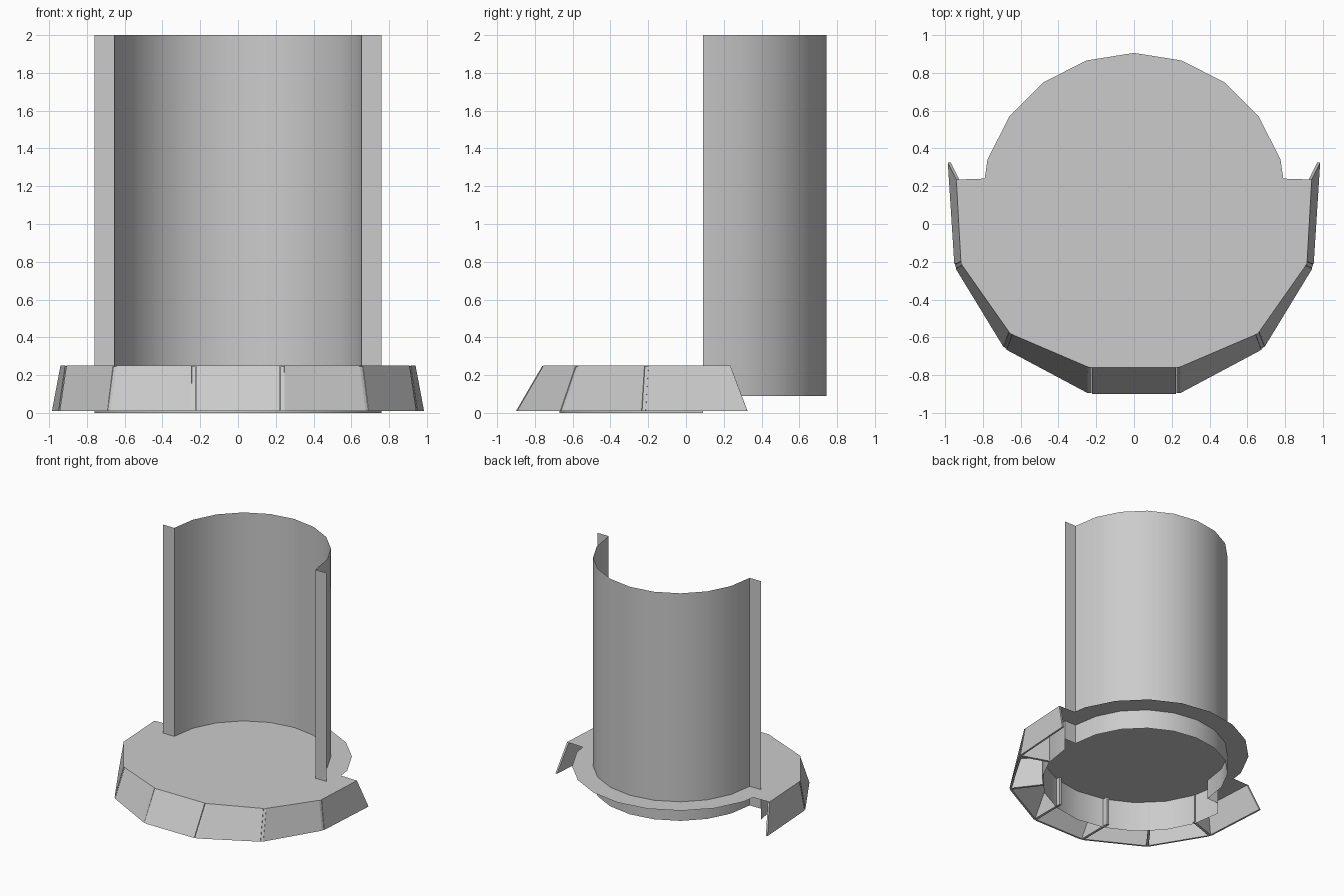
import bpy, math
from mathutils import Vector

if "Cube" in bpy.data.objects:
    bpy.data.objects.remove(bpy.data.objects["Cube"])

CY = 0.09          # centre of the round walls in y
TOP = 0.25         # deck height


def make(name, verts, faces, smooth=False):
    me = bpy.data.meshes.new(name)
    me.from_pydata([tuple(v) for v in verts], [], faces)
    me.update()
    ob = bpy.data.objects.new(name, me)
    bpy.context.collection.objects.link(ob)
    if smooth:
        bpy.ops.object.select_all(action='DESELECT')
        ob.select_set(True)
        bpy.context.view_layer.objects.active = ob
        bpy.ops.object.shade_smooth_by_angle(angle=math.radians(30))
    return ob


def arc(r, a0, a1, n=10):
    return [(r * math.cos(math.radians(a0 + (a1 - a0) * i / n)),
             CY + r * math.sin(math.radians(a0 + (a1 - a0) * i / n))) for i in range(n + 1)]


def sheet(name, path, z0, z1):
    n = len(path)
    verts = [(x, y, z0) for x, y in path] + [(x, y, z1) for x, y in path]
    return make(name, verts, [(i, i + 1, n + i + 1, n + i) for i in range(n - 1)], True)


def prism(name, side_a, side_b):
    n = len(side_a)
    faces = [tuple(range(n - 1, -1, -1)), tuple(range(n, 2 * n))]
    faces += [(i, (i + 1) % n, n + (i + 1) % n, n + i) for i in range(n)]
    return make(name, list(side_a) + list(side_b), faces)


# tall half-round back wall with flat flanges
sheet("back_wall", [(0.76, CY)] + arc(0.655, 0, 180) + [(-0.76, CY)], 0.09, 2.0)

# half-round support wall hidden below the deck
sheet("under_wall", arc(0.76, 180, 360), 0.0, TOP)

# skirt corner points on the right half, upper and lower rim
upper = [(0.235, -0.76), (0.655, -0.58), (0.915, -0.21), (0.94, 0.235)]
lower = [(0.235, -0.90), (0.685, -0.66), (0.95, -0.225), (0.985, 0.325)]


def mirrored(p):
    return [(-x, y) for x, y in reversed(p)] + p


up, lo = mirrored(upper), mirrored(lower)

# flat deck: faceted front, round back
back = [p for p in arc(0.815, 0, 180) if p[1] > 0.24]
deck = up + [(0.79, 0.24)] + back + [(-0.79, 0.24)]
make("deck", [(x, y, TOP) for x, y in deck], [tuple(range(len(deck)))])

# sloping skirt panels with narrow seams
for i in range(7):
    a, b = Vector((*up[i], TOP)), Vector((*up[i + 1], TOP))
    c, d = Vector((*lo[i + 1], 0.01)), Vector((*lo[i], 0.01))
    t, u = (b - a).normalized() * 0.012, (c - d).normalized() * 0.012
    if i > 0:
        a, d = a + t, d + u
    if i < 6:
        b, c = b - t, c - u
    outer = [a, b, c, d]
    inward = Vector((-t.y, t.x, 0)).normalized() * 0.015
    prism(f"skirt_panel_{i + 1}", outer,
          [p + inward - Vector((0, 0, 0.005 if k < 2 else 0)) for k, p in enumerate(outer)])

# ribs behind each seam, running in to the support wall
for i in range(1, 7):
    x, y = up[i]
    if abs(x) < 0.3:
        inner = Vector((x, -0.59, 0))
    else:
        d = Vector((x, y - CY, 0)).normalized()
        inner = Vector((0, CY, 0)) + d * 0.75
    top_out = Vector((x, y, TOP - 0.004))
    low_out = Vector((*lo[i], 0.01))
    along = low_out - inner
    side = Vector((-along.y, along.x, 0)).normalized() * 0.01
    pull = Vector((along.x, along.y, 0)).normalized() * 0.006
    prof = [inner + Vector((0, 0, 0.01)), low_out - pull, top_out - pull,
            inner + Vector((0, 0, TOP - 0.004))]
    prism(f"rib_{i}", [p - side for p in prof], [p + side for p in prof])
